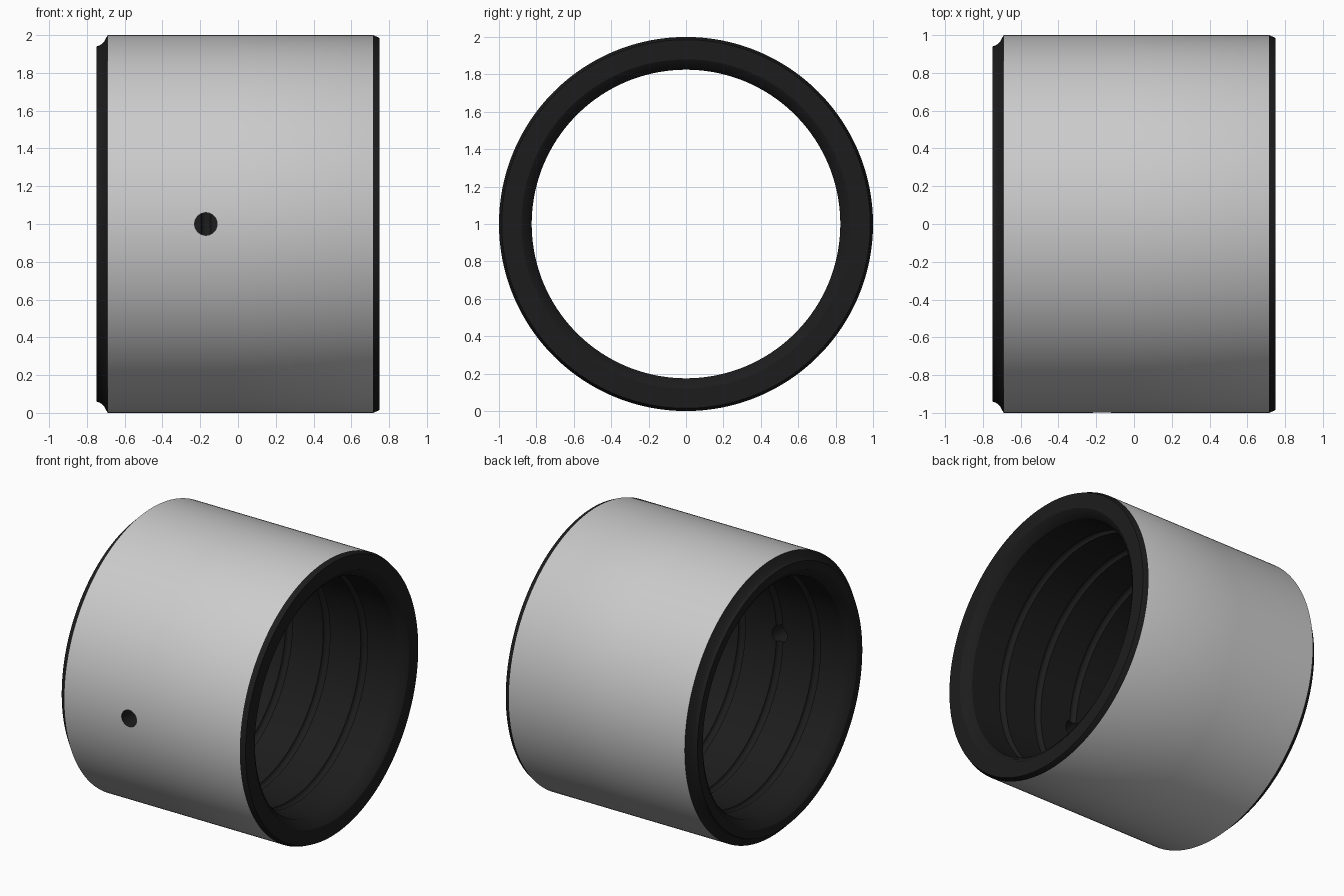
import bpy, bmesh, math

if "Cube" in bpy.data.objects:
    bpy.data.objects.remove(bpy.data.objects["Cube"])

SEG = 192
BORE = 0.825
HOLE_X = -0.17


def material(name, v):
    m = bpy.data.materials.new(name)
    m.diffuse_color = (v, v, v, 1)
    m.use_nodes = True
    m.node_tree.nodes["Principled BSDF"].inputs["Base Color"].default_value = m.diffuse_color
    return m


steel = material("steel", 0.8)
dark = material("dark_steel", 0.012)

# Closed (x, radius) profile: outer wall with relieved left end and bevelled right end
profile = [(-0.75, 0.94), (-0.73, 0.946), (-0.71, 0.964), (-0.69, 1.0),
           (-0.30, 1.0), (-0.04, 1.0),
           (0.715, 1.0), (0.75, 0.985), (0.75, 0.88), (0.73, 0.85), (0.69, BORE)]
OUTER = {3, 4, 5}  # profile spans forming the light outer wall

# Round ring grooves in the bore, walking from right to left
for gx in (0.43, 0.13, HOLE_X, -0.47):
    for i in range(9):
        a = math.pi * i / 8
        profile.append((gx + 0.027 * math.cos(a), BORE + 0.027 * math.sin(a)))
profile += [(-0.69, BORE), (-0.73, 0.85), (-0.75, 0.88)]

# Sleeve: revolve the profile around the x axis
bm = bmesh.new()
rings = []
for s in range(SEG):
    a = 2 * math.pi * s / SEG
    rings.append([bm.verts.new((x, r * math.cos(a), 1 + r * math.sin(a)))
                  for x, r in profile])
n = len(profile)
for s in range(SEG):
    p, q = rings[s], rings[(s + 1) % SEG]
    for i in range(n):
        j = (i + 1) % n
        f = bm.faces.new((p[i], p[j], q[j], q[i]))
        f.material_index = 0 if i in OUTER else 1
bmesh.ops.recalc_face_normals(bm, faces=bm.faces)
mesh = bpy.data.meshes.new("bushing_sleeve")
bm.to_mesh(mesh)
bm.free()
mesh.materials.append(steel)
mesh.materials.append(dark)
sleeve = bpy.data.objects.new("bushing_sleeve", mesh)
bpy.context.collection.objects.link(sleeve)

# Lubrication hole through the front wall
bpy.ops.mesh.primitive_cylinder_add(vertices=48, radius=0.06, depth=0.5,
                                    location=(HOLE_X, -0.92, 1.0),
                                    rotation=(math.pi / 2, 0, 0))
cutter = bpy.context.object
cutter.name = "hole_cutter"
cutter.hide_render = True
cutter.data.materials.append(dark)

cut = sleeve.modifiers.new("oil_hole", 'BOOLEAN')
cut.operation = 'DIFFERENCE'
cut.solver = 'EXACT'
cut.material_mode = 'TRANSFER'
cut.object = cutter

bpy.ops.object.select_all(action='DESELECT')
sleeve.select_set(True)
bpy.context.view_layer.objects.active = sleeve
bpy.ops.object.modifier_apply(modifier=cut.name)
bpy.data.objects.remove(cutter, do_unlink=True)
bpy.ops.object.shade_smooth_by_angle(angle=math.radians(25))
